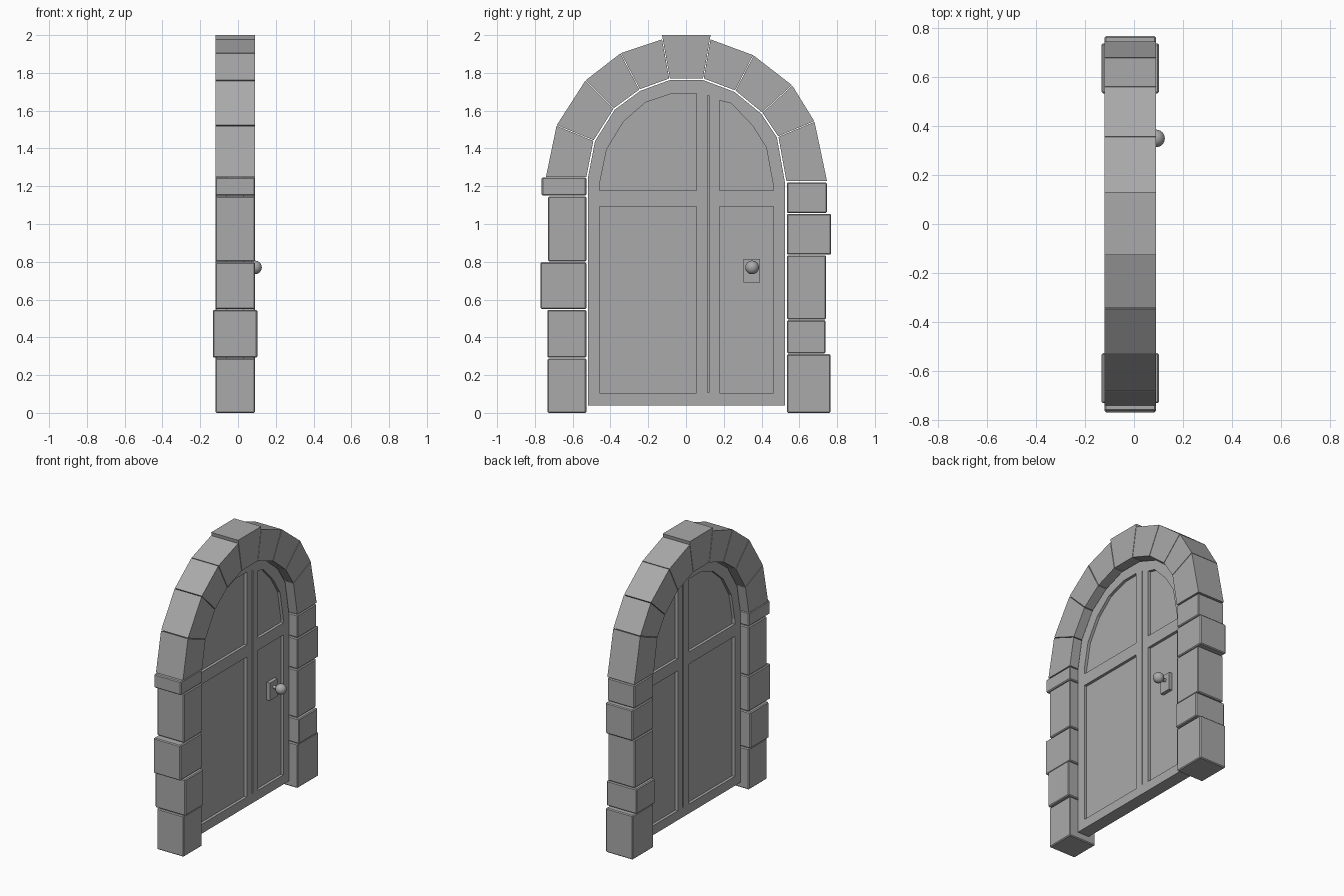
import bpy
import bmesh
import math
from mathutils import Vector

default_cube = bpy.data.objects.get("Cube")
if default_cube:
    bpy.data.objects.remove(default_cube, do_unlink=True)

# One plain grey for everything
grey = bpy.data.materials.new("stone_grey")
grey.use_nodes = True
grey.diffuse_color = (0.4, 0.4, 0.4, 1)
shader = next(n for n in grey.node_tree.nodes if n.type == "BSDF_PRINCIPLED")
shader.inputs["Base Color"].default_value = grey.diffuse_color


def finish(name, bm):
    """Turn a bmesh into a named grey object."""
    bmesh.ops.recalc_face_normals(bm, faces=bm.faces[:])
    mesh = bpy.data.meshes.new(name)
    bm.to_mesh(mesh)
    bm.free()
    mesh.materials.append(grey)
    obj = bpy.data.objects.new(name, mesh)
    bpy.context.collection.objects.link(obj)
    return obj


def add_prism(bm, outline, back, front):
    """Extrude a (y, z) outline along x."""
    face = bm.faces.new([bm.verts.new((back, y, z)) for y, z in outline])
    result = bmesh.ops.extrude_face_region(bm, geom=[face])
    moved = [v for v in result["geom"] if isinstance(v, bmesh.types.BMVert)]
    bmesh.ops.translate(bm, verts=moved, vec=(front - back, 0, 0))


def prism(name, outline, back, front, bevel=0):
    bm = bmesh.new()
    add_prism(bm, outline, back, front)
    if bevel:
        bmesh.ops.bevel(bm, geom=bm.edges[:], offset=bevel, segments=1, affect="EDGES")
    return finish(name, bm)


def rectangle(y0, y1, z0, z1):
    return [(y0, z0), (y1, z0), (y1, z1), (y0, z1)]


STONE_BACK, STONE_FRONT = -0.12, 0.09
DOOR_BACK, DOOR_FRONT = -0.06, 0.03
RECESS = 0.02
GAP = 0.002

# Jamb stones: outer y, bottom z, top z, extra thickness
jambs = {
    "right_jamb_stone": (-0.528, [
        (-0.733, 0, 0.29, 0), (-0.733, 0.29, 0.548, 0.012), (-0.77, 0.548, 0.8, 0),
        (-0.73, 0.8, 1.148, 0), (-0.764, 1.148, 1.248, 0)]),
    "left_jamb_stone": (0.534, [
        (0.765, 0, 0.313, 0), (0.739, 0.313, 0.493, 0.012), (0.742, 0.493, 0.836, 0),
        (0.768, 0.836, 1.056, 0), (0.746, 1.056, 1.222, 0)]),
}
for name, (inner, stones) in jambs.items():
    for i, (outer, bottom, top, extra) in enumerate(stones):
        low = bottom + GAP if i else 0
        prism(f"{name}_{i + 1}", rectangle(inner, outer, low, top - GAP),
              STONE_BACK - extra, STONE_FRONT + extra, 0.006)

# Arch stones: joints as (outer, inner) points from one springing to the other
joints = [
    ((-0.742, 1.246), (-0.528, 1.246)), ((-0.685, 1.522), (-0.49, 1.442)),
    ((-0.532, 1.76), (-0.383, 1.612)), ((-0.346, 1.904), (-0.246, 1.713)),
    ((-0.125, 1.978), (-0.087, 1.771)), ((0.128, 1.978), (0.092, 1.771)),
    ((0.357, 1.893), (0.261, 1.707)), ((0.562, 1.734), (0.404, 1.59)),
    ((0.68, 1.543), (0.489, 1.463)), ((0.747, 1.225), (0.532, 1.225)),
]
for i, (a, b) in enumerate(zip(joints, joints[1:])):
    corners = [Vector(p) for p in (a[0], b[0], b[1], a[1])]
    keystone = i == len(joints) // 2 - 1
    if keystone:
        corners[0] += Vector((-0.004, 0.022))
        corners[1] += Vector((0.004, 0.022))
    # Draw the joint ends together slightly to leave mortar gaps
    along = (corners[1] - corners[0]).normalized() * GAP
    outline = [corners[0] + along, corners[1] - along,
               corners[2] - along, corners[3] + along]
    prism("keystone" if keystone else f"arch_stone_{i + 1}", outline,
          STONE_BACK, STONE_FRONT)

# Door slab follows the inside of the arch with a narrow gap
centre = Vector((0, 1.2))
door_outline = [(0.523, 0.04), (-0.52, 0.04)]
for _, inner in joints:
    spoke = Vector(inner) - centre
    door_outline.append(tuple(centre + spoke * (1 - 0.009 / spoke.length)))
door = prism("door", door_outline, DOOR_BACK, DOOR_FRONT)

# Sunken panels and the slot between the two leaves, on both faces
sunken = [
    rectangle(-0.457, 0.055, 0.106, 1.092),
    rectangle(0.177, 0.463, 0.106, 1.092),
    rectangle(0.113, 0.122, 0.108, 1.68),
    [(0.055, 1.177), (0.055, 1.691), (-0.071, 1.691), (-0.214, 1.644),
     (-0.33, 1.543), (-0.42, 1.395), (-0.457, 1.215), (-0.457, 1.177)],
    [(0.177, 1.177), (0.464, 1.177), (0.464, 1.193), (0.425, 1.405),
     (0.351, 1.522), (0.24, 1.638), (0.177, 1.654)],
]
bm = bmesh.new()
for outline in sunken:
    add_prism(bm, outline, DOOR_FRONT - RECESS, DOOR_FRONT + RECESS)
    add_prism(bm, outline, DOOR_BACK - RECESS, DOOR_BACK + RECESS)
cutter = finish("panel_cutter", bm)
cutter.hide_render = True
cut = door.modifiers.new("panels", "BOOLEAN")
cut.operation = "DIFFERENCE"
cut.solver = "EXACT"
cut.object = cutter
bpy.context.view_layer.objects.active = door
bpy.ops.object.modifier_apply(modifier=cut.name)
bpy.data.objects.remove(cutter, do_unlink=True)

# Handle plate, stem and round knob
KNOB_Y, KNOB_Z = 0.35, 0.77
panel_face = DOOR_FRONT - RECESS
prism("handle_plate", rectangle(0.305, 0.391, 0.69, 0.814), panel_face, panel_face + 0.025)
bpy.ops.mesh.primitive_cylinder_add(vertices=16, radius=0.012, depth=0.07,
                                    location=(0.06, KNOB_Y, KNOB_Z),
                                    rotation=(0, math.pi / 2, 0))
stem = bpy.context.object
stem.name = "knob_stem"
bpy.ops.mesh.primitive_uv_sphere_add(segments=24, ring_count=16, radius=0.036,
                                     location=(0.09, KNOB_Y, KNOB_Z))
knob = bpy.context.object
knob.name = "door_knob"
for part in (stem, knob):
    part.data.materials.append(grey)
    bpy.ops.object.select_all(action="DESELECT")
    part.select_set(True)
    bpy.context.view_layer.objects.active = part
    bpy.ops.object.shade_smooth_by_angle(angle=math.radians(40))
